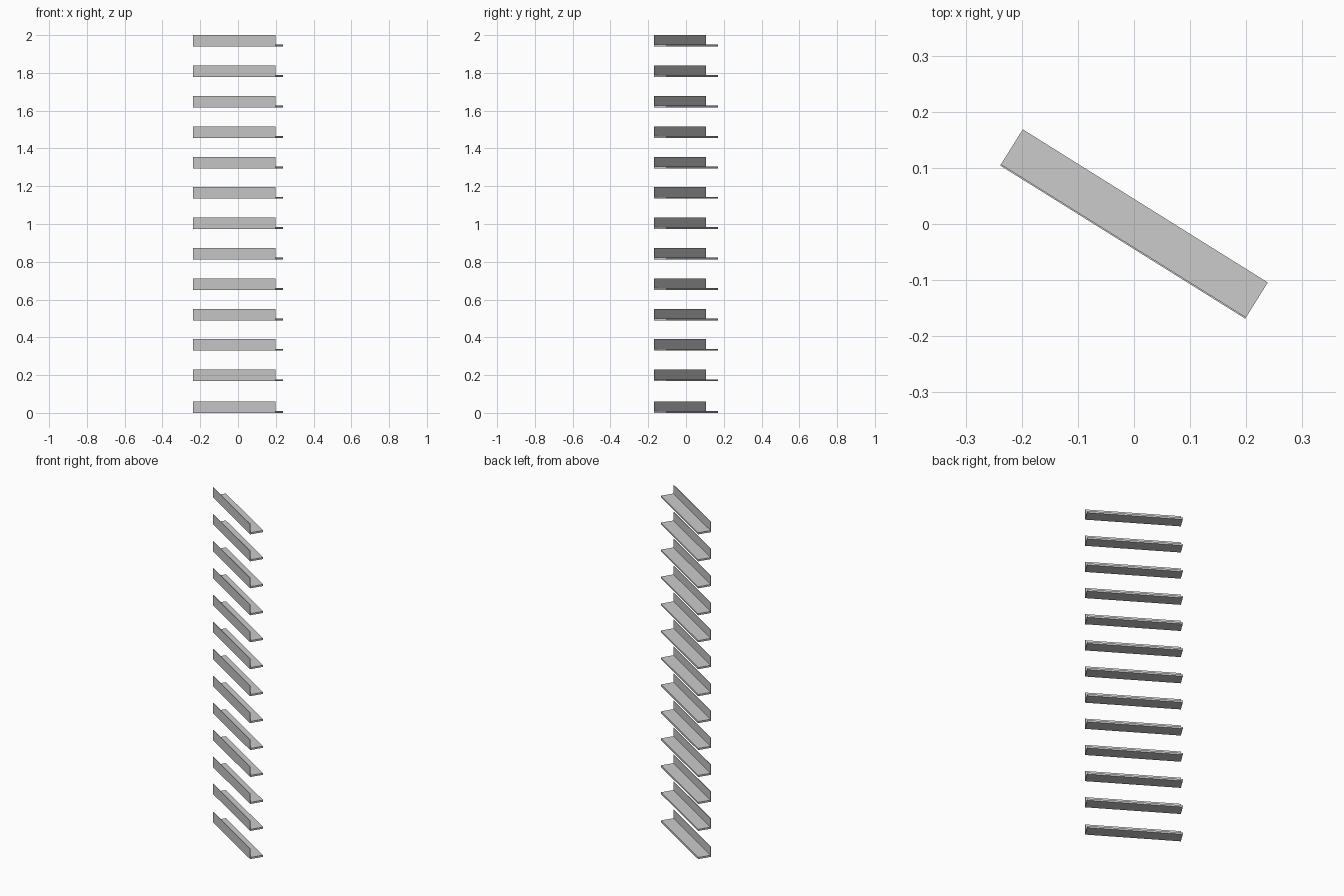
import bpy, bmesh, math

if "Cube" in bpy.data.objects:
    bpy.data.objects.remove(bpy.data.objects["Cube"])

LENGTH, WIDTH, HEIGHT = 0.515, 0.076, 0.061
FLANGE_T, WEB_T = 0.010, 0.003
ANGLE = math.radians(-32)

# L-shaped cross-section: wide flat tread with a thin upright along the front
PROFILE = [(-WIDTH / 2, 0), (WIDTH / 2, 0), (WIDTH / 2, FLANGE_T),
           (-WIDTH / 2 + WEB_T, FLANGE_T), (-WIDTH / 2 + WEB_T, HEIGHT),
           (-WIDTH / 2, HEIGHT)]


def angle_bar_mesh():
    bm = bmesh.new()
    verts = [bm.verts.new((-LENGTH / 2, y, z)) for y, z in PROFILE]
    face = bm.faces.new(verts)
    ext = bmesh.ops.extrude_face_region(bm, geom=[face])
    moved = [v for v in ext["geom"] if isinstance(v, bmesh.types.BMVert)]
    bmesh.ops.translate(bm, verts=moved, vec=(LENGTH, 0, 0))
    bmesh.ops.recalc_face_normals(bm, faces=bm.faces)
    mesh = bpy.data.meshes.new("angle_bar")
    bm.to_mesh(mesh)
    bm.free()
    return mesh


# Stack of twelve evenly spaced bars, plus the lowest one on the ground
mesh = angle_bar_mesh()
heights = [0.0] + [2 - HEIGHT - 0.161 * i for i in range(11, -1, -1)]
for i, z in enumerate(heights):
    bar = bpy.data.objects.new(f"angle_bar_{i + 1}", mesh)
    bar.location.z = z
    bar.rotation_euler.z = ANGLE
    bpy.context.collection.objects.link(bar)
